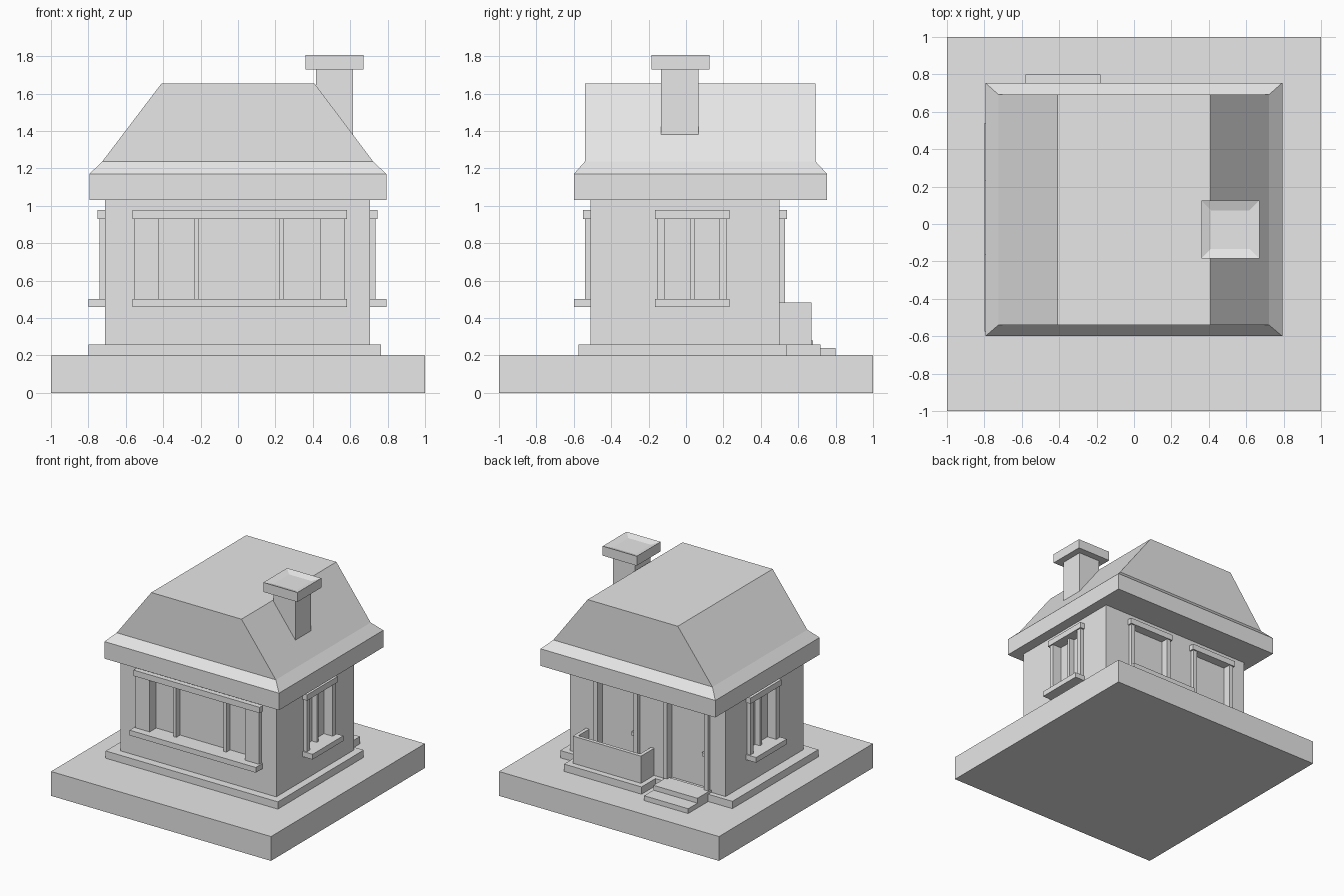
import bpy, bmesh

if "Cube" in bpy.data.objects:
    bpy.data.objects.remove(bpy.data.objects["Cube"], do_unlink=True)

mat = bpy.data.materials.new("plain_grey")
mat.use_nodes = True
GREY = (0.8, 0.8, 0.8, 1)
mat.diffuse_color = GREY
mat.node_tree.nodes["Principled BSDF"].inputs["Base Color"].default_value = GREY


def finish(name, bm):
    bmesh.ops.recalc_face_normals(bm, faces=bm.faces)
    me = bpy.data.meshes.new(name)
    bm.to_mesh(me)
    bm.free()
    me.materials.append(mat)
    ob = bpy.data.objects.new(name, me)
    bpy.context.collection.objects.link(ob)
    return ob


def loft(name, rings):
    """Stack of rectangles (x0, x1, y0, y1, z) skinned into a closed solid."""
    bm = bmesh.new()
    loops = [[bm.verts.new(p) for p in ((a, c, z), (b, c, z), (b, d, z), (a, d, z))]
             for a, b, c, d, z in rings]
    for lo, hi in zip(loops, loops[1:]):
        for i in range(4):
            j = (i + 1) % 4
            bm.faces.new((lo[i], lo[j], hi[j], hi[i]))
    bm.faces.new(loops[0][::-1])
    bm.faces.new(loops[-1])
    return finish(name, bm)


def box(name, x, y, z):
    return loft(name, [(*x, *y, z[0]), (*x, *y, z[1])])


def cut(target, cutter):
    cutter.hide_render = True
    mod = target.modifiers.new("opening", "BOOLEAN")
    mod.operation, mod.solver, mod.object = "DIFFERENCE", "EXACT", cutter
    bpy.context.view_layer.objects.active = target
    bpy.ops.object.modifier_apply(modifier=mod.name)
    bpy.data.objects.remove(cutter, do_unlink=True)


# Ground slab, plinth and walls
box("ground_slab", (-1, 1), (-1, 1), (0, 0.2))
box("plinth", (-0.8, 0.765), (-0.575, 0.54), (0.2, 0.26))
WX0, WX1, WY0, WY1 = -0.71, 0.705, -0.51, 0.5
walls = box("walls", (WX0, WX1), (WY0, WY1), (0.26, 1.03))


def opening(name, side, span, jamb, bottom, depth, bars=(), sill=False):
    """Recessed opening with jambs, lintel, bars and sill on one wall."""
    wall = {"front": WY0, "back": WY1, "right": WX0, "left": WX1}[side]
    sign = 1 if side in ("back", "left") else -1
    a, b = span

    def piece(part, u, out, z):
        n = sorted(wall + sign * o for o in out)
        x, y = (u, n) if side in ("front", "back") else (n, u)
        return box(f"{name}_{part}", x, y, z)

    cut(walls, piece("cutter", (a + jamb, b - jamb), (-depth, 0.1), (bottom, 0.93)))
    piece("jamb_a", (a, a + jamb), (-0.005, 0.03), (bottom, 0.93))
    piece("jamb_b", (b - jamb, b), (-0.005, 0.03), (bottom, 0.93))
    piece("lintel", (a - 0.012, b + 0.012), (-0.005, 0.04), (0.93, 0.978))
    for i, c in enumerate(bars):
        piece(f"bar_{i}", (c - 0.012, c + 0.012), (-depth - 0.005, -0.005), (bottom, 0.93))
    if sill:
        piece("sill", (a - 0.012, b + 0.012), (-depth, 0.09), (0.46, 0.503))
    return piece


# Windows
opening("front_window", "front", (-0.553, 0.57), 0.128, 0.5, 0.055, (-0.22, 0.235), True)
for side in ("left", "right"):
    opening(f"{side}_window", side, (-0.155, 0.22), 0.04, 0.5, 0.05, (0.035,), True)

# Doors with handles
for name, span, knob in (("main_door", (-0.57, -0.165), -0.5),
                         ("balcony_door", (0.07, 0.47), 0.14)):
    piece = opening(name, "back", span, 0.035, 0.27, 0.035)
    piece("handle", (knob - 0.012, knob + 0.012), (-0.04, -0.01), (0.53, 0.56))

# Balcony parapet and its base
box("balcony_base", (-0.1, 0.605), (0.5, 0.72), (0.2, 0.26))
parapet = box("balcony_parapet", (-0.06, 0.56), (0.499, 0.67), (0.255, 0.483))
cut(parapet, box("parapet_cutter", (-0.03, 0.53), (0.4, 0.64), (0.28, 0.6)))

# Entrance steps
box("lower_step", (-0.58, -0.18), (0.5, 0.8), (0.2, 0.24))
box("upper_step", (-0.58, -0.18), (0.5, 0.68), (0.24, 0.28))

# Roof: eaves band, sloped shoulder, and steep sides up to a flat top
loft("roof", [(-0.795, 0.793, -0.6, 0.755, 1.03), (-0.795, 0.793, -0.6, 0.755, 1.17),
              (-0.725, 0.722, -0.54, 0.692, 1.238), (-0.41, 0.41, -0.54, 0.692, 1.653)])

# Chimney with a dished cap
box("chimney_stack", (0.418, 0.615), (-0.133, 0.067), (1.2, 1.74))
loft("chimney_cap", [(0.36, 0.67, -0.185, 0.125, 1.728), (0.36, 0.67, -0.185, 0.125, 1.806),
                     (0.412, 0.618, -0.133, 0.073, 1.788)])
